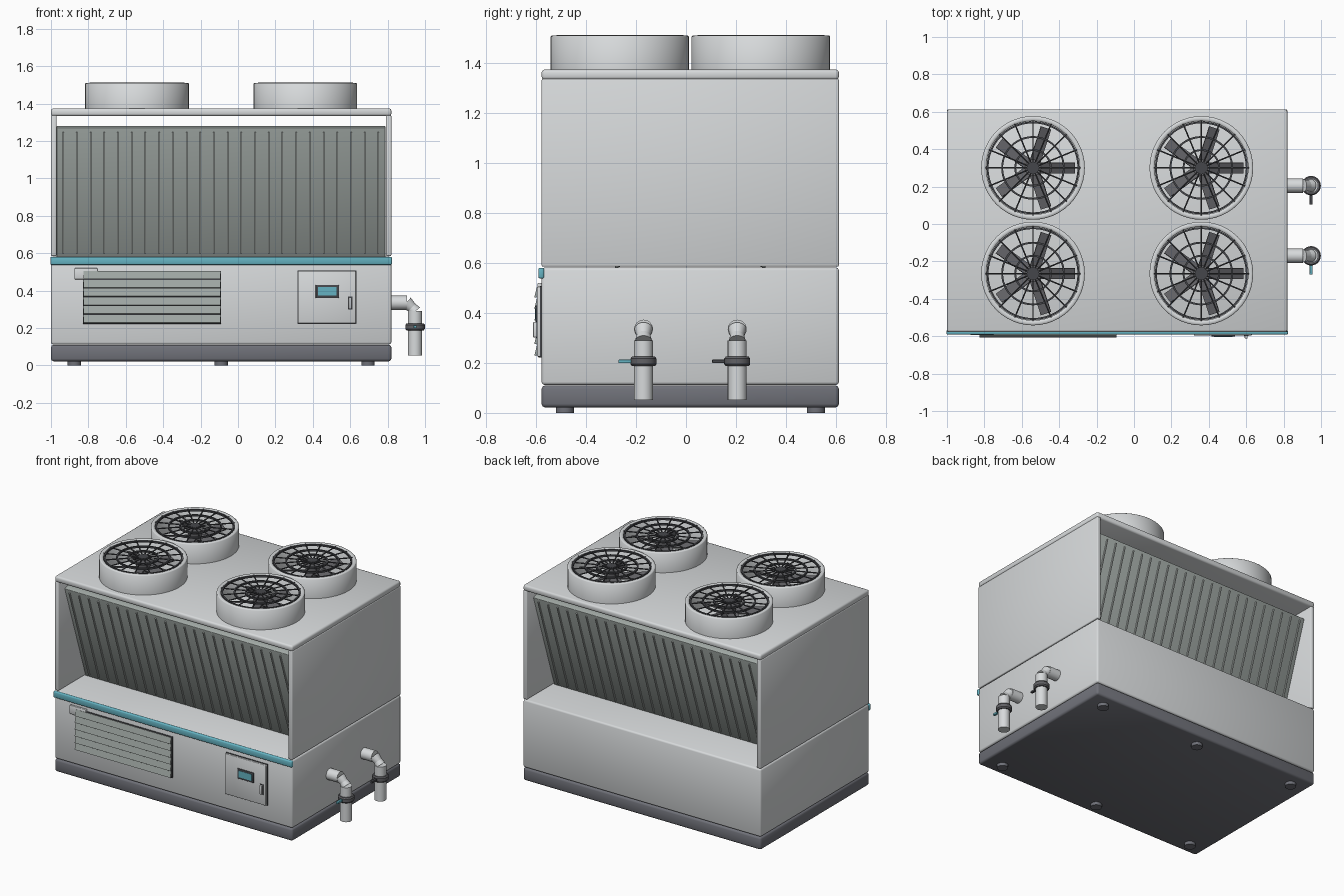
import bpy, bmesh, math
from mathutils import Matrix, Vector

cube = bpy.data.objects.get("Cube")
if cube:
    bpy.data.objects.remove(cube, do_unlink=True)


def material(name, r, g, b):
    m = bpy.data.materials.new(name)
    m.use_nodes = True
    m.diffuse_color = (r, g, b, 1)
    bsdf = next(n for n in m.node_tree.nodes if n.type == 'BSDF_PRINCIPLED')
    bsdf.inputs["Base Color"].default_value = (r, g, b, 1)
    return m


PANEL = material("light grey panel", 0.68, 0.70, 0.71)
SLATE = material("slate grey base", 0.16, 0.165, 0.19)
COIL = material("grey green coil", 0.36, 0.40, 0.38)
FIN = material("pale fin", 0.56, 0.60, 0.58)
DARK = material("dark grille", 0.06, 0.062, 0.07)
BLADE = material("blade grey", 0.12, 0.12, 0.13)
TEAL = material("teal accent", 0.13, 0.45, 0.54)


def finish(name, bm, mat, smooth=True, angle=None):
    bmesh.ops.recalc_face_normals(bm, faces=bm.faces)
    for f in bm.faces:
        f.smooth = smooth
    me = bpy.data.meshes.new(name)
    bm.to_mesh(me)
    bm.free()
    me.materials.append(mat)
    ob = bpy.data.objects.new(name, me)
    bpy.context.collection.objects.link(ob)
    if angle:
        bpy.ops.object.select_all(action='DESELECT')
        ob.select_set(True)
        bpy.context.view_layer.objects.active = ob
        bpy.ops.object.shade_smooth_by_angle(angle=math.radians(angle))
    return ob


def add_box(bm, x, y, z, tilt=None):
    """Box between (min, max) pairs; tilt is an optional matrix about its centre."""
    size = [b - a for a, b in (x, y, z)]
    mid = Vector([(a + b) / 2 for a, b in (x, y, z)])
    m = Matrix.Translation(mid) @ (tilt or Matrix()) @ Matrix.Diagonal((*size, 1))
    bmesh.ops.create_cube(bm, size=1, matrix=m)


def box(name, mat, x, y, z, bevel=0.0, tilt=None, smooth=True):
    bm = bmesh.new()
    add_box(bm, x, y, z, tilt)
    if bevel:
        bmesh.ops.bevel(bm, geom=bm.edges[:], offset=bevel, segments=2,
                        profile=0.5, affect='EDGES')
    return finish(name, bm, mat, smooth and bevel > 0)


def add_rod(bm, a, b, r1, r2=None, sides=24):
    a, b = Vector(a), Vector(b)
    d = b - a
    m = Matrix.Translation((a + b) / 2) @ d.to_track_quat('Z', 'Y').to_matrix().to_4x4()
    bmesh.ops.create_cone(bm, cap_ends=True, segments=sides, radius1=r1,
                          radius2=r1 if r2 is None else r2, depth=d.length, matrix=m)


def add_lathe(bm, profile, center, sides=48):
    """Closed ring swept round z from (radius, height) points."""
    rings = []
    for i in range(sides):
        a = math.tau * i / sides
        rings.append([bm.verts.new((center[0] + r * math.cos(a),
                                    center[1] + r * math.sin(a), h)) for r, h in profile])
    n = len(profile)
    for i in range(sides):
        p, q = rings[i], rings[(i + 1) % sides]
        for j in range(n):
            k = (j + 1) % n
            bm.faces.new((p[j], q[j], q[k], p[k]))


def add_hoop(bm, center, r, z0, z1, w):
    add_lathe(bm, [(r - w, z0), (r + w, z0), (r + w, z1), (r - w, z1)], center)


LEFT, RIGHT, FRONT, BACK = -1.0, 0.82, -0.578, 0.612
MID = (FRONT + BACK) / 2
X, Y = (LEFT, RIGHT), (FRONT, BACK)

# Base, feet and lower cabinet
box("base_plinth", SLATE, X, Y, (0.022, 0.11), 0.014)
bm = bmesh.new()
for x in (-0.875, -0.09, 0.695):
    for y in (-0.485, 0.52):
        add_rod(bm, (x, y, 0), (x, y, 0.03), 0.036)
finish("feet", bm, SLATE, angle=30)
box("lower_cabinet", PANEL, X, Y, (0.112, 0.582), 0.012)
box("accent_rail", TEAL, (LEFT - 0.003, RIGHT + 0.003), (FRONT - 0.013, FRONT + 0.01),
    (0.538, 0.58), 0.006)

# Upper side walls and roof
for name, x in (("left_wall", (RIGHT - 0.03, RIGHT)), ("right_wall", (LEFT, LEFT + 0.03))):
    box(name, PANEL, x, Y, (0.585, 1.337), 0.006)
box("roof", PANEL, X, Y, (1.333, 1.374), 0.012)

# Slanted coils in a V, with upright fins
Z0, Z1, LEAN, THICK = 0.585, 1.275, 0.23, 0.04
length = math.hypot(Z1 - Z0, LEAN)
for side, name in ((-1, "front"), (1, "back")):
    tilt = Matrix.Rotation(-side * math.atan2(LEAN, Z1 - Z0), 4, 'X')
    cy, cz = MID + side * 0.395, (Z0 + Z1) / 2
    box(name + "_coil", COIL, (LEFT + 0.03, RIGHT - 0.032), (cy - THICK / 2, cy + THICK / 2),
        (cz - length / 2, cz + length / 2), 0.004, tilt)
    out = tilt @ Vector((0, side * (THICK / 2 + 0.003), 0))
    bm = bmesh.new()
    for i in range(24):
        x = -0.935 + i * 0.0733
        add_box(bm, (x - 0.004, x + 0.004), (cy + out.y - 0.005, cy + out.y + 0.005),
                (cz + out.z - length * 0.47, cz + out.z + length * 0.47), tilt)
    finish(name + "_coil_fins", bm, FIN, False)

# Fans: shroud, blades and guard
for ix, fx in enumerate((-0.54, 0.36)):
    for iy, fy in enumerate((-0.265, 0.30)):
        tag = ("right", "left")[ix] + ("_front", "_back")[iy]
        c = (fx, fy)
        bm = bmesh.new()
        add_lathe(bm, [(0.277, 1.37), (0.277, 1.506), (0.272, 1.511),
                       (0.256, 1.511), (0.25, 1.505), (0.25, 1.37)], c)
        finish("fan_shroud_" + tag, bm, PANEL, angle=50)

        bm = bmesh.new()
        for k in range(5):
            a = math.tau * k / 5
            turn = Matrix.Translation((fx, fy, 1.44)) @ Matrix.Rotation(a, 4, 'Z')
            pitch = Matrix.Rotation(math.radians(20), 4, 'X')
            m = turn @ Matrix.Translation((0.13, 0, 0)) @ pitch @ Matrix.Diagonal((0.19, 0.06, 0.008, 1))
            bmesh.ops.create_cube(bm, size=1, matrix=m)
        add_rod(bm, (fx, fy, 1.374), (fx, fy, 1.47), 0.045)
        finish("fan_blades_" + tag, bm, BLADE, angle=30)

        bm = bmesh.new()
        for r in (0.243, 0.165, 0.095):
            add_hoop(bm, c, r, 1.498, 1.51, 0.005)
        for k in range(16):
            a = math.tau * k / 16
            d = Vector((math.cos(a), math.sin(a), 0))
            o = Vector((fx, fy, 1.508))
            add_rod(bm, o + d * 0.02, o + d * 0.254, 0.0045, sides=6)
        add_rod(bm, (fx, fy, 1.498), (fx, fy, 1.513), 0.033)
        finish("fan_guard_" + tag, bm, DARK, angle=30)

# Louvred intake with its tag
box("tag_plate", PANEL, (-0.875, -0.75), (FRONT - 0.016, FRONT), (0.46, 0.52), 0.004)
box("louvre_back", DARK, (-0.83, -0.09), (FRONT - 0.014, FRONT), (0.222, 0.505), 0.003)
bm = bmesh.new()
for i in range(6):
    z = 0.249 + i * 0.0467
    add_box(bm, (-0.826, -0.094), (FRONT - 0.024, FRONT - 0.015), (z - 0.021, z + 0.021),
            Matrix.Rotation(math.radians(-14), 4, 'X'))
finish("louvre_slats", bm, COIL, False)

# Control door with screen and handle
box("door_seam", DARK, (0.317, 0.633), (FRONT - 0.006, FRONT), (0.222, 0.508))
box("control_door", PANEL, (0.32, 0.63), (FRONT - 0.018, FRONT), (0.225, 0.505), 0.004)
box("screen_frame", DARK, (0.415, 0.54), (FRONT - 0.024, FRONT), (0.36, 0.43), 0.003)
box("screen", TEAL, (0.428, 0.527), (FRONT - 0.026, FRONT), (0.373, 0.418))
box("door_handle_plate", DARK, (0.588, 0.612), (FRONT - 0.021, FRONT), (0.298, 0.368))
box("door_handle", PANEL, (0.592, 0.608), (FRONT - 0.034, FRONT), (0.302, 0.364), 0.003)

# Water pipes with elbow, valve collar and lever
PX = 0.947
for name, y, lever in (("front", -0.17, TEAL), ("back", 0.205, DARK)):
    bm = bmesh.new()
    add_rod(bm, (RIGHT - 0.02, y, 0.335), (0.903, y, 0.335), 0.038)
    add_rod(bm, (0.9, y, 0.335), (0.935, y, 0.305), 0.036, 0.026)
    add_rod(bm, (0.925, y, 0.315), (PX, y, 0.288), 0.026, 0.034)
    add_rod(bm, (PX, y, 0.29), (PX, y, 0.052), 0.038)
    finish(name + "_pipe", bm, PANEL, angle=30)
    bm = bmesh.new()
    add_lathe(bm, [(0.036, 0.187), (0.046, 0.187), (0.052, 0.195), (0.052, 0.217),
                   (0.046, 0.225), (0.036, 0.225)], (PX, y), 24)
    finish(name + "_valve_collar", bm, BLADE, angle=30)
    box(name + "_valve_lever", lever, (PX - 0.008, PX + 0.008), (y - 0.1, y - 0.045),
        (0.199, 0.213), 0.002)
